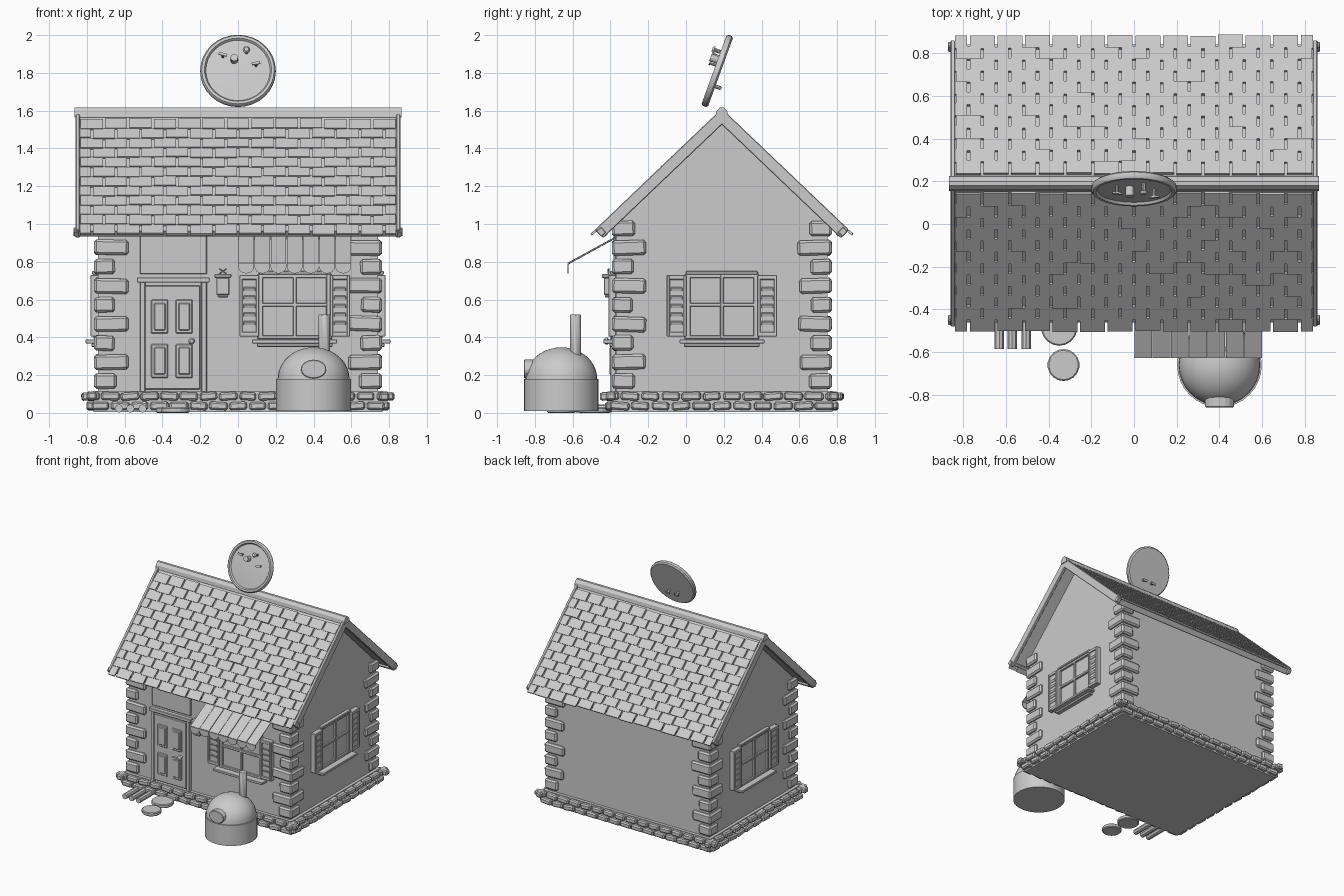
import bpy, bmesh, math, random
from mathutils import Matrix, Vector

if "Cube" in bpy.data.objects:
    bpy.data.objects.remove(bpy.data.objects["Cube"])

random.seed(4)
YC = 0.19                      # house centre line in y
PITCH = math.atan2(0.62, 0.65)


def T(x, y, z):
    return Matrix.Translation((x, y, z))


def R(deg, axis):
    return Matrix.Rotation(math.radians(deg), 4, axis)


def frame(o, a, b, c):
    """Local frame from an origin and three axes."""
    m = Matrix((a, b, c)).transposed().to_4x4()
    m.translation = Vector(o)
    return m


class Part:
    """Collects primitives in one mesh, then makes an object of it."""

    def __init__(self, name, M=None):
        self.name, self.M, self.bm = name, M or Matrix(), bmesh.new()

    def box(self, c, s, rot=None):
        m = self.M @ T(*c) @ (rot or Matrix()) @ Matrix.Diagonal((*s, 1))
        bmesh.ops.create_cube(self.bm, size=1, matrix=m)

    def span(self, u0, u1, v0, v1, w0, w1):
        self.box(((u0 + u1) / 2, (v0 + v1) / 2, (w0 + w1) / 2), (u1 - u0, v1 - v0, w1 - w0))

    def cyl(self, c, r, h, rot=None, n=16, r2=None):
        bmesh.ops.create_cone(self.bm, cap_ends=True, segments=n, radius1=r, radius2=r if r2 is None else r2,
                              depth=h, matrix=self.M @ T(*c) @ (rot or Matrix()))

    def prism(self, pts, h0, h1):
        """Extrude a local xy outline from z = h0 to h1."""
        lo, hi = ([self.bm.verts.new(self.M @ Vector((x, y, h))) for x, y in pts] for h in (h0, h1))
        self.bm.faces.new(lo)
        self.bm.faces.new(hi)
        for i in range(len(pts)):
            j = (i + 1) % len(pts)
            self.bm.faces.new((lo[i], lo[j], hi[j], hi[i]))

    def lathe(self, prof, n=32):
        """Revolve (radius, height) points round local z."""
        rings = []
        for r, h in prof:
            if r == 0:
                rings.append([self.bm.verts.new(self.M @ Vector((0, 0, h)))] * n)
            else:
                rings.append([self.bm.verts.new(self.M @ Vector((r * math.cos(k * math.tau / n),
                              r * math.sin(k * math.tau / n), h))) for k in range(n)])
        for a, b in zip(rings, rings[1:]):
            for k in range(n):
                q = (a[k], a[(k + 1) % n], b[(k + 1) % n], b[k])
                self.bm.faces.new(list(dict.fromkeys(q)))

    def done(self, bevel=0, smooth=False):
        bmesh.ops.recalc_face_normals(self.bm, faces=self.bm.faces)
        me = bpy.data.meshes.new(self.name)
        self.bm.to_mesh(me)
        self.bm.free()
        ob = bpy.data.objects.new(self.name, me)
        bpy.context.collection.objects.link(ob)
        if bevel:
            b = ob.modifiers.new("bevel", 'BEVEL')
            b.width, b.segments = bevel, 1
        if smooth:
            bpy.context.view_layer.objects.active = ob
            ob.select_set(True)
            bpy.ops.object.shade_smooth_by_angle(angle=math.radians(40))
            ob.select_set(False)
        return ob


# Wall frames: u right, v up, w outwards
FRONT = frame((0, -0.37, 0), (1, 0, 0), (0, 0, 1), (0, -1, 0))
RIGHT = frame((0.74, YC, 0), (0, 1, 0), (0, 0, 1), (1, 0, 0))
LEFT = frame((-0.74, YC, 0), (0, -1, 0), (0, 0, 1), (-1, 0, 0))

# Gabled walls
p = Part("walls", RIGHT)
p.prism([(-0.56, 0.02), (0.56, 0.02), (0.56, 1.0), (0, 1.54), (-0.56, 1.0)], -1.48, 0)
p.done()

# Foundation slab with two courses of rough stones
p = Part("foundation")
p.span(-0.765, 0.765, -0.395, 0.775, 0.005, 0.115)
p.done()
p = Part("foundation_stones")
for row, z in enumerate((0.037, 0.088)):
    for half, other, along_x in ((0.78, 0.595, True), (0.595, 0.78, False)):
        n = round(2 * half / 0.105)
        for i in range(n + row):
            t = -half + 2 * half * (i + 0.5 - 0.5 * row) / n
            for s in (-1, 1):
                L = 2 * half / n * random.uniform(0.82, 0.95)
                c = (t, YC + s * (other - 0.005), z) if along_x else (s * (other - 0.005), YC + t, z)
                rot = R(random.uniform(-5, 5), 'Z') @ R(random.uniform(-5, 5), 'Y' if along_x else 'X')
                p.box(c, (L, 0.05, 0.042) if along_x else (0.05, L, 0.042), rot)
p.done(0.009)

# Corner quoins, alternately wide and narrow
p = Part("corner_quoins")
for sx in (-1, 1):
    for sy in (-1, 1):
        for i in range(9):
            s = (0.175 if i % 2 else 0.115) + random.uniform(-0.008, 0.008)
            c = (sx * (0.762 - s / 2), YC + sy * (0.582 - s / 2), 0.168 + 0.101 * i)
            p.box(c, (s, s, 0.08), R(random.uniform(-2, 2), 'X') @ R(random.uniform(-2, 2), 'Y'))
p.done(0.012)

# Roof: decks, bargeboards, eave boards and staggered shingles
cp, sp = math.cos(PITCH), math.sin(PITCH)
deck, trim, tiles = Part("roof_deck"), Part("roof_trim"), Part("roof_shingles")
for s in (-1, 1):
    M = frame((0, YC, 1.585), (1, 0, 0), (0, s * cp, -sp), (0, s * sp, cp))
    deck.M = trim.M = tiles.M = M
    deck.span(-0.84, 0.84, 0, 0.90, -0.03, 0)
    for e in (-1, 1):
        trim.box((e * 0.848, 0.45, -0.012), (0.022, 0.92, 0.062))
        trim.box((e * 0.855, 0.895, -0.012), (0.03, 0.035, 0.04))
    trim.span(-0.84, 0.84, 0.875, 0.9, -0.045, -0.005)
    for r in range(12):
        v = 0.055 + r * 0.0735
        for k in range(14 if r % 2 else 13):
            x = -0.839 + 0.1291 * (k - (0.5 if r % 2 else 0))
            x0, x1 = max(x + 0.006, -0.837), min(x + 0.123, 0.837)
            h = random.uniform(-0.004, 0.004)
            tiles.box(((x0 + x1) / 2, v + 0.038 + h, 0.011), (x1 - x0, 0.078, 0.012), R(4, 'X'))
deck.done()
trim.done(0.004)
tiles.done()
p = Part("ridge_cap", RIGHT)
p.prism([(-0.035, 1.565), (-0.03, 1.595), (-0.01, 1.617), (0.01, 1.617), (0.03, 1.595), (0.035, 1.565)], -1.605, 0.125)
p.done()


# Shuttered windows
def window(name, M, uc):
    p = Part(name, M @ T(uc, 0, 0))
    p.span(-0.19, 0.19, 0.40, 0.73, -0.01, 0.008)
    for u in (-0.182, 0, 0.182):
        w = 0.009 if u == 0 else 0.015
        p.span(u - w, u + w, 0.39, 0.735, 0, 0.024)
    for v in (0.4, 0.573, 0.725):
        p.span(-0.19, 0.19, v - 0.01, v + 0.01, 0, 0.023)
    p.span(-0.19, 0.19, 0.733, 0.75, 0, 0.032)
    p.span(-0.225, 0.225, 0.368, 0.388, 0, 0.068)
    p.span(-0.2, 0.2, 0.35, 0.368, 0, 0.035)
    for s in (-1, 1):
        p.box((s * 0.24, 0.567, 0.015), (0.1, 0.325, 0.034))
        for e in (-1, 1):
            p.box((s * 0.24 + e * 0.044, 0.567, 0.02), (0.016, 0.325, 0.042))
            p.box((s * 0.24, 0.567 + e * 0.15, 0.02), (0.1, 0.025, 0.04))
        for i in range(5):
            p.box((s * 0.24, 0.475 + i * 0.045, 0.034), (0.065, 0.022, 0.008), R(20, 'X'))
    p.done(0.003)


window("front_window", FRONT, 0.3)
window("right_window", RIGHT, 0)
window("left_window", LEFT, 0)

# Panelled door, casing and board above it
p = Part("door_frame", FRONT)
for u in (-0.52, -0.195):
    p.span(u, u + 0.03, 0.11, 0.7, 0, 0.03)
p.span(-0.535, -0.15, 0.69, 0.718, 0, 0.036)
p.span(-0.52, -0.165, 0.735, 0.97, 0, 0.014)
p.done(0.004)
p = Part("door", FRONT)
p.span(-0.495, -0.2, 0.125, 0.675, 0, 0.022)
for u in (-0.415, -0.285):
    for v, h in ((0.275, 0.18), (0.51, 0.18)):
        p.box((u, v, 0.022), (0.09, h, 0.016))
        p.box((u, v, 0.03), (0.06, h - 0.035, 0.012))
p.done(0.005)
p = Part("door_knob", FRONT @ T(-0.245, 0.38, 0.02))
p.lathe([(0, 0), (0.012, 0), (0.008, 0.015), (0.018, 0.025), (0.018, 0.035), (0.01, 0.045), (0, 0.045)], 12)
p.done(smooth=True)

# Wall lantern
p = Part("wall_lantern", FRONT @ T(-0.08, 0, 0))
p.span(-0.035, 0.035, 0.625, 0.715, 0.02, 0.065)
p.span(-0.045, 0.045, 0.715, 0.735, 0.01, 0.075)
p.span(-0.028, 0.028, 0.612, 0.625, 0.025, 0.06)
p.span(-0.01, 0.01, 0.66, 0.69, 0, 0.03)
for a in (35, -35):
    p.box((0, 0.75, 0.04), (0.05, 0.008, 0.01), R(a, 'Z'))
p.done(0.004)

# Striped awning with scalloped edge
fall = math.atan2(0.14, 0.255)
M = frame((0, -0.37, 0.93), (1, 0, 0), (0, -math.cos(fall), -math.sin(fall)), (0, -math.sin(fall), math.cos(fall)))
p, q = Part("awning", M), Part("awning_scallops", FRONT)
for i in range(7):
    x = 0.043 + i * 0.0857
    p.box((x, 0.145, 0), (0.082, 0.29, 0.01 if i % 2 else 0.006))
    pts = [(x + 0.042 * math.cos(a), 0.775 + 0.037 * math.sin(a))
           for a in (math.pi + k * math.pi / 8 for k in range(9))]
    q.prism(pts + [(x + 0.042, 0.79), (x - 0.042, 0.79)], 0.251, 0.258)
p.done()
q.done()

# Domed outdoor oven with mouth and flue
p = Part("oven_body", T(0.4, -0.66, 0))
dome = [(0.19 * math.cos(k * math.pi / 20), 0.18 + 0.167 * math.sin(k * math.pi / 20)) for k in range(10)]
p.lathe([(0, 0.01), (0.198, 0.01), (0.198, 0.18)] + dome + [(0, 0.347)])
p.done(smooth=True)
p = Part("oven_mouth", T(0.4, -0.66, 0.232))
ring = [(0.068 * math.cos(k * math.pi / 8), 0.05 * math.sin(k * math.pi / 8)) for k in range(16)]
p.M = p.M @ R(90, 'X')
p.prism(ring, 0.1, 0.198)
p.done(0.004)
p = Part("oven_flue")
p.cyl((0.457, -0.585, 0.4), 0.031, 0.24, n=12)
p.done(0.004, True)

# Stepping stones and logs on the ground
p = Part("stepping_stones")
p.cyl((-0.35, -0.485, 0.015), 0.085, 0.03, n=18)
p.cyl((-0.33, -0.66, 0.015), 0.075, 0.03, n=18)
p.done(0.006)
p = Part("logs")
for x in (-0.63, -0.57, -0.505):
    p.cyl((x, -0.49, 0.023), 0.022, 0.19, R(90, 'X'), 8)
p.done()

# Round rooftop sign, leaning back, with toppings
SIGN = T(0, 0.167, 1.81) @ R(-20, 'X') @ R(90, 'X')
p = Part("round_sign", SIGN)
p.lathe([(0, -0.017), (0.19, -0.017), (0.2, -0.008), (0.2, 0.01), (0.192, 0.02), (0.178, 0.02),
         (0.17, 0.008), (0.12, 0.012), (0.06, 0.015), (0, 0.016)], 32)
p.done(smooth=True)
p = Part("sign_toppings", SIGN)
p.cyl((-0.02, 0.055, 0.035), 0.02, 0.05, n=12)
p.cyl((0.045, 0.1, 0.035), 0.01, 0.05, n=10)
p.cyl((0.045, 0.1, 0.06), 0.02, 0.012, n=12, r2=0.012)
for x, y, a in ((-0.08, 0.075, -15), (0.095, 0.025, 10)):
    p.cyl((x, y, 0.03), 0.007, 0.04, n=8)
    p.box((x, y, 0.052), (0.045, 0.014, 0.008), R(a, 'Z'))
for x in (-0.04, 0.04):
    p.cyl((x, -0.08, -0.03), 0.01, 0.03, n=8)
    p.box((x, -0.08, -0.047), (0.04, 0.016, 0.008))
p.done()
